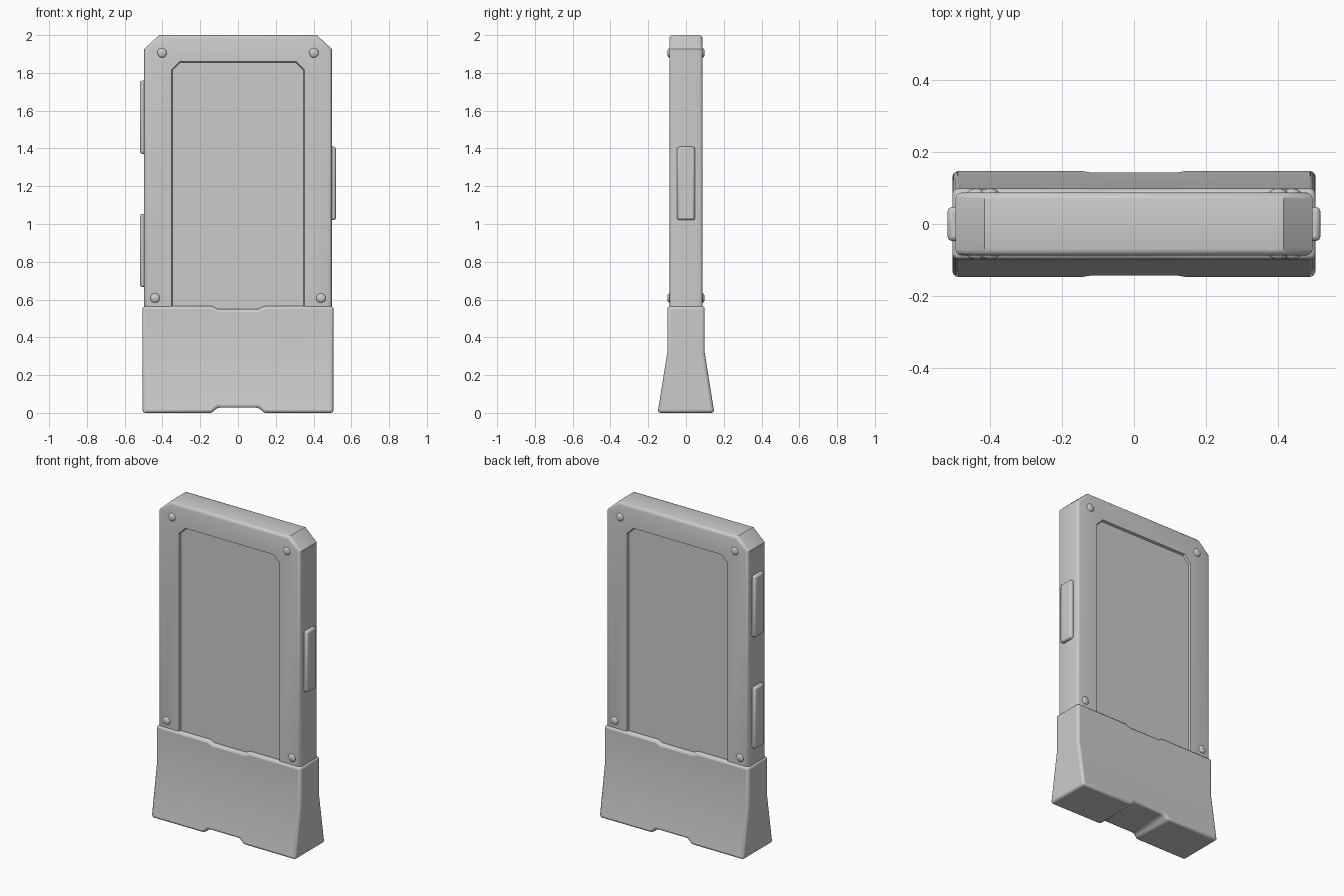
import bpy, bmesh, math
from mathutils import Vector

if "Cube" in bpy.data.objects:
    bpy.data.objects.remove(bpy.data.objects["Cube"])


def finish(name, bm, bevel=0.0, segments=2):
    bmesh.ops.recalc_face_normals(bm, faces=bm.faces[:])
    mesh = bpy.data.meshes.new(name)
    bm.to_mesh(mesh)
    bm.free()
    obj = bpy.data.objects.new(name, mesh)
    bpy.context.collection.objects.link(obj)
    bpy.ops.object.select_all(action='DESELECT')
    bpy.context.view_layer.objects.active = obj
    obj.select_set(True)
    if bevel:
        mod = obj.modifiers.new("Bevel", 'BEVEL')
        mod.width = bevel
        mod.segments = segments
        mod.limit_method = 'ANGLE'
        mod.angle_limit = math.radians(35)
    bpy.ops.object.shade_smooth_by_angle(angle=math.radians(32))
    return obj


def mirrored(half):
    """Closed outline from its right half, listed bottom to top."""
    return half + [(-x, z) for x, z in reversed(half)]


def loft(outlines):
    """Skin a list of ((x, z) outline, y) rings and cap both ends."""
    bm = bmesh.new()
    rings = [[bm.verts.new((x, y, z)) for x, z in pts] for pts, y in outlines]
    n = len(rings[0])
    for a, b in zip(rings, rings[1:]):
        for i in range(n):
            j = (i + 1) % n
            bm.faces.new((a[i], a[j], b[j], b[i]))
    bm.faces.new(rings[0])
    bm.faces.new(rings[-1])
    return bm, rings


# Body slab with a shallow recessed panel on both faces
H, DEPTH = 0.088, 0.014
outer = mirrored([(0.497, 0.30), (0.497, 1.926), (0.417, 2.0)])
inner = mirrored([(0.352, 0.40), (0.352, 1.817), (0.309, 1.860)])
floor = mirrored([(0.347, 0.405), (0.347, 1.814), (0.306, 1.855)])
bm, rings = loft([(floor, -H + DEPTH), (inner, -H), (outer, -H),
                  (outer, H), (inner, H), (floor, H - DEPTH)])
rims = [set(rings[2]), set(rings[3])]
edges = [e for e in bm.edges if any(set(e.verts) <= rim for rim in rims)]
bmesh.ops.bevel(bm, geom=edges, offset=0.018, segments=3, profile=0.5, affect='EDGES')
finish("body", bm)

# Flared base sleeve, notched along its top and bottom edges
base_half = [(0.110, 0.028), (0.138, 0.0), (0.506, 0.0),
             (0.506, 0.565), (0.140, 0.565), (0.110, 0.551)]
bm, _ = loft([(mirrored(base_half), -1), (mirrored(base_half), 1)])
bmesh.ops.bisect_plane(bm, geom=bm.verts[:] + bm.edges[:] + bm.faces[:],
                       plane_co=(0, 0, 0.32), plane_no=(0, 0, 1))
for v in bm.verts:
    v.co.y *= 0.099 + 0.051 * max(0.0, 0.32 - v.co.z) / 0.32
finish("base_sleeve", bm, 0.016, 3)

# Side buttons: one on the right, two on the left
for name, side, z in (("right_button", 1, 1.215),
                      ("upper_left_button", -1, 1.565),
                      ("lower_left_button", -1, 0.86)):
    bm = bmesh.new()
    bmesh.ops.create_cube(bm, size=1)
    for v in bm.verts:
        v.co = Vector((v.co.x * 0.06 + side * 0.489, v.co.y * 0.095, v.co.z * 0.388 + z))
    finish(name, bm, 0.012)

# Domed screws in the four corners of each face
for face, y in (("front", -H), ("back", H)):
    for level, x, z in (("upper", 0.402, 1.906), ("lower", 0.439, 0.608)):
        for hand, side in (("right", 1), ("left", -1)):
            bm = bmesh.new()
            bmesh.ops.create_uvsphere(bm, u_segments=16, v_segments=10, radius=1)
            for v in bm.verts:
                v.co = Vector((v.co.x * 0.025 + side * x,
                               v.co.z * 0.011 + y, v.co.y * 0.025 + z))
            finish(f"{face}_{level}_{hand}_screw", bm)
